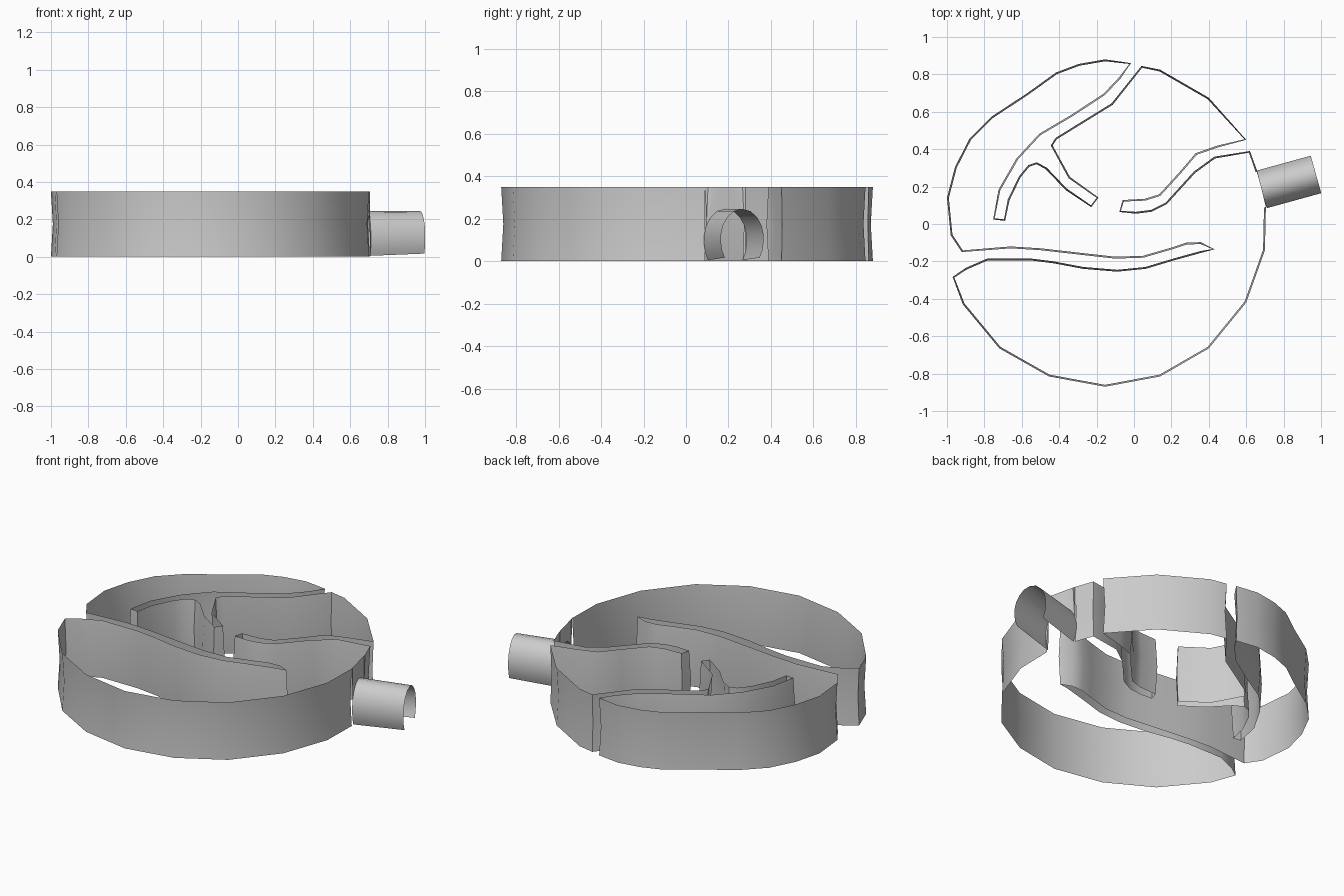
import bpy, bmesh
from mathutils import Vector

if "Cube" in bpy.data.objects:
    bpy.data.objects.remove(bpy.data.objects["Cube"])

HEIGHT = 0.35
PINCH = 0.01   # walls are drawn in slightly at mid height

# Plan outlines, walked clockwise; each section starts where the previous ends
right_front_rim = [(.705, .09), (.70, -.14), (.60, -.42), (.40, -.665), (.14, -.815),
                   (-.155, -.87), (-.455, -.815), (-.72, -.665), (-.915, -.43), (-.97, -.283)]
front_baffle = [(-.97, -.283), (-.90, -.235), (-.785, -.185), (-.55, -.185), (-.43, -.2),
                (-.27, -.23), (-.09, -.245), (.06, -.23), (.21, -.185), (.355, -.145),
                (.42, -.134), (.355, -.107), (.28, -.11), (.205, -.135), (.05, -.18),
                (-.10, -.185), (-.28, -.165), (-.50, -.14), (-.66, -.13), (-.92, -.15)]
left_rim = [(-.92, -.15), (-.98, -.06), (-1, .14), (-.957, .305), (-.88, .455), (-.76, .575),
            (-.57, .70), (-.417, .81), (-.294, .856), (-.155, .88), (-.016, .86)]
back_baffle = [(-.016, .86), (-.07, .78), (-.155, .69), (-.33, .575), (-.50, .475), (-.62, .345),
               (-.715, .18), (-.745, .03), (-.695, .025), (-.675, .13), (-.615, .255),
               (-.565, .315), (-.52, .33), (-.465, .30), (-.36, .19), (-.23, .10),
               (-.20, .14), (-.35, .245), (-.445, .42), (-.42, .46), (-.12, .645), (.04, .845)]
back_rim = [(.04, .845), (.14, .825), (.40, .675), (.60, .45)]
right_baffle = [(.60, .45), (.45, .41), (.335, .37), (.25, .27), (.14, .15), (.06, .125),
                (-.055, .12), (-.07, .07), (.01, .065), (.09, .075), (.17, .115),
                (.32, .28), (.43, .36), (.62, .39)]
side_rim = [(.62, .39), (.66, .28)]


def finish(name, verts, faces):
    me = bpy.data.meshes.new(name)
    me.from_pydata(verts, [], faces)
    ob = bpy.data.objects.new(name, me)
    bpy.context.collection.objects.link(ob)
    bpy.ops.object.select_all(action='DESELECT')
    ob.select_set(True)
    bpy.context.view_layer.objects.active = ob
    bpy.ops.object.shade_smooth_by_angle(angle=0.6)
    return ob


def grid(name, rows):
    """Skin a list of equally long rows of points."""
    n = len(rows[0])
    faces = [(r * n + i, (r + 1) * n + i, (r + 1) * n + i + 1, r * n + i + 1)
             for r in range(len(rows) - 1) for i in range(n - 1)]
    return finish(name, [p for row in rows for p in row], faces)


# Standing wall sections
sections = {"right_front_rim": right_front_rim, "front_baffle": front_baffle,
            "left_rim": left_rim, "back_baffle": back_baffle, "back_rim": back_rim,
            "right_baffle": right_baffle, "side_rim": side_rim}
loop = [Vector(p) for s in sections.values() for p in s[:-1]] + [Vector(side_rim[-1])]
mids = []
for i, p in enumerate(loop):
    d1 = (p - loop[i - 1]).normalized()
    d2 = (loop[(i + 1) % len(loop)] - p).normalized()
    n = (Vector((d1.y, -d1.x)) + Vector((d2.y, -d2.x))).normalized()
    mids.append(p + n * PINCH)
start = 0
for name, pts in sections.items():
    seg = range(start, start + len(pts))
    grid(name, [[(loop[i].x, loop[i].y, 0) for i in seg],
                [(mids[i].x, mids[i].y, HEIGHT / 2) for i in seg],
                [(loop[i].x, loop[i].y, HEIGHT) for i in seg]])
    start += len(pts) - 1

# Outlet spout: arched channel, open underneath
half = [(-.085, .005), (-.098, .04), (-.104, .08), (-.104, .12), (-.094, .165),
        (-.072, .205), (-.04, .235), (0, .245)]
arch = half + [(-t, z) for t, z in half[-2::-1]]
axis = Vector((.963, .27))
side = Vector((-.27, .963))


def arch_row(cx, cy, lift):
    return [(cx + side.x * t, cy + side.y * t, z + lift * (1 - z / .245)) for t, z in arch]


inner = arch_row(.683, .185, 0)
grid("outlet_spout", [inner, arch_row(.973, .265, .012)])

# Wall around the spout mouth
ends = [(.705, .09), (.66, .28)]
a, b = Vector(ends[0]), Vector(ends[1])
top = [a.lerp(b, i / (len(arch) - 1)).to_3d() + Vector((0, 0, HEIGHT)) for i in range(len(arch))]
grid("spout_wall", [[tuple(p) for p in top], inner])
